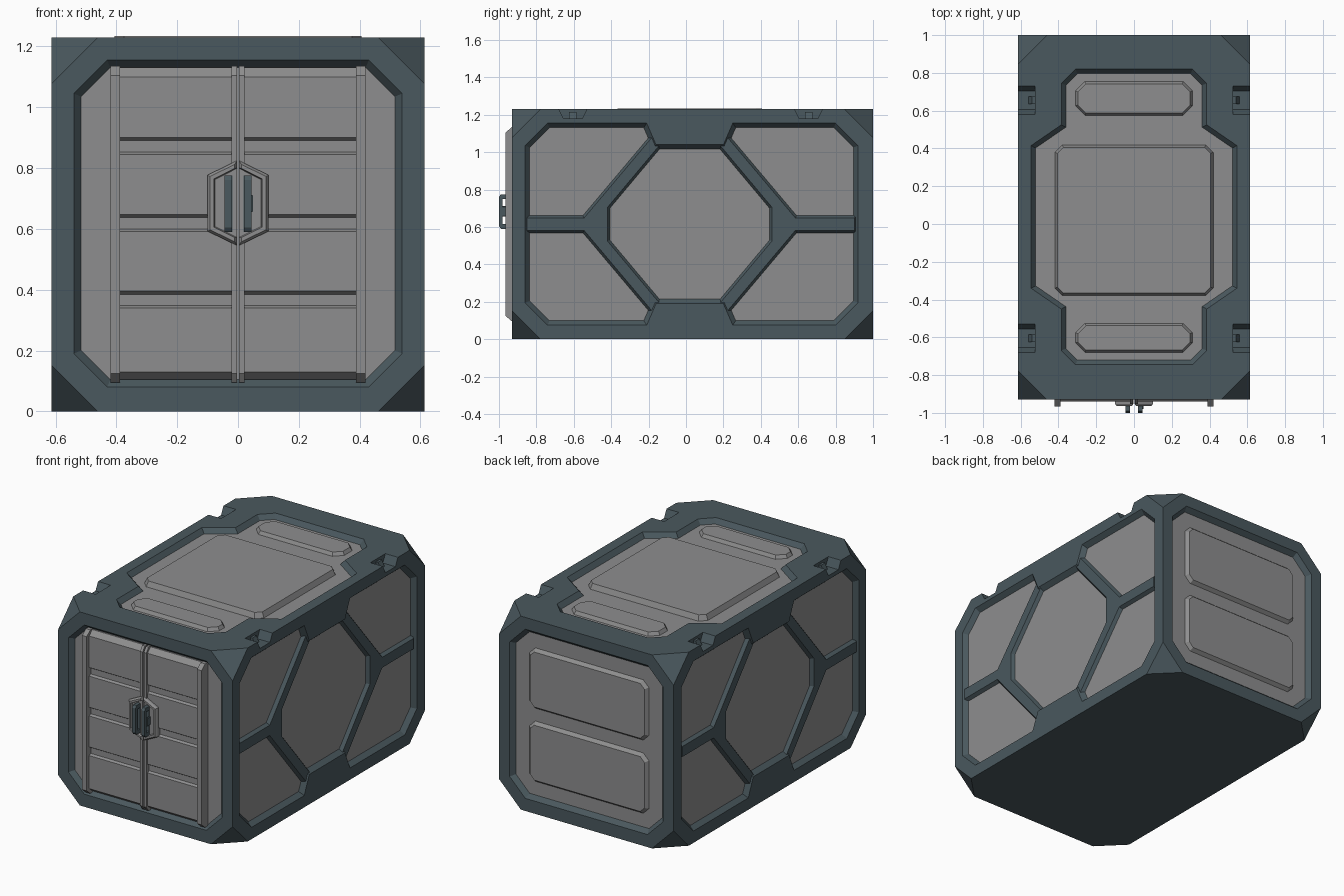
import bpy, bmesh, math
from mathutils import Vector

if "Cube" in bpy.data.objects:
    bpy.data.objects.remove(bpy.data.objects["Cube"])

X, Y0, Y1, Z, C = 0.613, -0.93, 1.0, 1.23, 0.152


def material(name, rgb):
    m = bpy.data.materials.new(name)
    m.diffuse_color = (*rgb, 1)
    m.use_nodes = True
    m.node_tree.nodes["Principled BSDF"].inputs["Base Color"].default_value = m.diffuse_color
    return m


TEAL = material("dark teal frame", (0.068, 0.098, 0.112))
GREY = material("grey panel", (0.27, 0.27, 0.273))

# Face frames: (u, v, height above that face) -> world
front = lambda u, v, h: (u, Y0 - h, v)
back = lambda u, v, h: (u, Y1 + h, v)
right = lambda u, v, h: (X + h, u, v)
left = lambda u, v, h: (-X - h, u, v)
top = lambda u, v, h: (u, v, Z + h)
along_x = lambda u, v, h: (h, Y0 - u, v)   # door profile (out, z) swept in x


def inset(poly, d):
    """Offset a polygon inwards by d."""
    pts = [Vector(p) for p in poly]
    n = len(pts)
    area = sum(pts[i - 1].x * pts[i].y - pts[i].x * pts[i - 1].y for i in range(n))
    s = 1 if area > 0 else -1
    out = []
    for i, p in enumerate(pts):
        a = (p - pts[i - 1]).normalized()
        b = (pts[(i + 1) % n] - p).normalized()
        na, nb = Vector((-a.y, a.x)) * s, Vector((-b.y, b.x)) * s
        out.append(p + (na + nb) * (d / (1 + na.dot(nb))))
    return out


def finish(name, bm, mat):
    bmesh.ops.recalc_face_normals(bm, faces=bm.faces[:])
    me = bpy.data.meshes.new(name)
    bm.to_mesh(me)
    bm.free()
    me.materials.append(mat)
    ob = bpy.data.objects.new(name, me)
    bpy.context.collection.objects.link(ob)
    return ob


def prism(name, poly, frame, levels, mat=GREY):
    """Stack of inset copies of poly; levels = (inset, height) pairs."""
    bm = bmesh.new()
    rings = [[bm.verts.new(frame(p[0], p[1], h)) for p in inset(poly, d)] for d, h in levels]
    n = len(poly)
    for a, b in zip(rings, rings[1:]):
        for i in range(n):
            bm.faces.new((a[i - 1], a[i], b[i], b[i - 1]))
    bm.faces.new(rings[0])
    bm.faces.new(rings[-1])
    return finish(name, bm, mat)


def octagon(u0, u1, v0, v1, c):
    return [(u0 + c, v0), (u1 - c, v0), (u1, v0 + c), (u1, v1 - c),
            (u1 - c, v1), (u0 + c, v1), (u0, v1 - c), (u0, v0 + c)]


def cut(ob, cutters):
    """Subtract cutters, bake the result and remove them."""
    for c in cutters:
        m = ob.modifiers.new("cut", 'BOOLEAN')
        m.operation, m.solver, m.object = 'DIFFERENCE', 'EXACT', c
    bpy.context.view_layer.update()
    dg = bpy.context.evaluated_depsgraph_get()
    me = bpy.data.meshes.new_from_object(ob.evaluated_get(dg))
    ob.modifiers.clear()
    ob.data = me
    for c in cutters:
        bpy.data.objects.remove(c)


# Body: box with its eight corners cut off
bm = bmesh.new()
for x, sx in ((-X, 1), (X, -1)):
    for y, sy in ((Y0, 1), (Y1, -1)):
        for z, sz in ((0, 1), (Z, -1)):
            for d in ((C * sx, 0, 0), (0, C * sy, 0), (0, 0, C * sz)):
                bm.verts.new(Vector((x, y, z)) + Vector(d))
bmesh.ops.convex_hull(bm, input=bm.verts[:])
bmesh.ops.dissolve_limit(bm, angle_limit=0.01, verts=bm.verts[:], edges=bm.edges[:])
body = finish("container_frame", bm, TEAL)

# Recess outlines
end_poly = octagon(-0.54, 0.54, 0.08, 1.155, 0.11)
YC, ZC = 0.02, 0.615
up = [(0.92, 1.035), (0.80, 1.155), (0.25, 1.155), (0.20, 1.04),
      (-0.16, 1.04), (-0.21, 1.155), (-0.74, 1.155), (-0.86, 1.035)]
side_poly = up + [(y, 2 * ZC - z) for y, z in reversed(up)]
half = [(0.31, 0.82), (0.385, 0.745), (0.385, 0.525), (0.545, 0.415)]
half += [(x, 0.075 - y) for x, y in reversed(half)]
top_poly = half + [(-x, y) for x, y in reversed(half)]

# Sloped recesses with grey floors, and lifting notches in the top edges
cutters = []
for name, poly, frame in (("front", end_poly, front), ("back", end_poly, back),
                          ("right", side_poly, right), ("left", side_poly, left),
                          ("top", top_poly, top)):
    cutters.append(prism("cutter", poly, frame, [(0.025, -0.03), (0, 0), (0, 0.05)]))
    prism(name + "_recess_panel", poly, frame, [(0.024, -0.034), (0.024, -0.029)])
for s, side in ((1, "right"), (-1, "left")):
    for y in (-0.605, 0.655):
        notch = [(y - 0.085, Z + 0.02), (y - 0.05, Z - 0.05), (y + 0.05, Z - 0.05), (y + 0.085, Z + 0.02)]
        cutters.append(prism("cutter", notch, lambda u, v, h, s=s: (s * h, u, v), [(0, 0.525), (0, 0.66)]))
        lug = [(0.52, Z - 0.055), (0.56, Z - 0.055), (0.54, Z - 0.015), (0.52, Z - 0.015)]
        prism(side + "_notch_lug", lug, lambda u, v, h, s=s: (s * u, h, v),
              [(0, y - 0.02), (0, y + 0.02)], TEAL)
cut(body, cutters)

# Y-shaped braces on both sides
arm = [(-0.85, 0.648), (-0.545, 0.648), (-0.185, 1.075), (-0.135, 1.045), (-0.42, 0.705)]
brace = arm + [(y, 2 * ZC - z) for y, z in reversed(arm)]
for name, frame in (("right", right), ("left", left)):
    for end, s in (("front", 1), ("back", -1)):
        poly = [(y if s > 0 else 2 * YC - y + (0.01 if y < -0.8 else 0), z) for y, z in brace]
        prism(f"{name}_{end}_brace", poly, frame, [(-0.015, -0.032), (0, -0.008)], TEAL)

# Raised plates on the roof and back wall
prism("roof_main_plate", octagon(-0.42, 0.42, -0.38, 0.42, 0.04), top, [(0, -0.03), (0.015, 0.004)])
for y0, y1 in ((0.575, 0.755), (-0.68, -0.525)):
    prism("roof_end_plate", octagon(-0.31, 0.31, y0, y1, 0.05), top, [(0, -0.03), (0.013, -0.008)])
for z0 in (0.19, 0.655):
    prism("back_plate", octagon(-0.42, 0.42, z0, z0 + 0.385, 0.04), back, [(0, -0.03), (0.018, -0.008)])

# Double doors: grooved profile swept sideways, with rails and centre posts
profile = [(-0.035, 0.105), (-0.02, 0.105), (0.01, 0.13)]
for z in (0.34, 0.592, 0.845):
    profile += [(0.01, z), (-0.006, z + 0.008), (-0.006, z + 0.045), (0.01, z + 0.055)]
profile += [(0.01, 1.10), (-0.02, 1.13), (-0.035, 1.13)]
rail = [(-0.035, 0.095), (0.0, 0.095), (0.035, 0.125), (0.035, 1.105), (0.0, 1.135), (-0.035, 1.135)]
post = [(min(u, 0.022), z) for u, z in rail]
for s, side in ((1, "right"), (-1, "left")):
    sweep = lambda u, v, h, s=s: along_x(u, v, s * h)
    prism(side + "_door", profile, sweep, [(0, 0.015), (0, 0.395)])
    prism(side + "_door_rail", rail, sweep, [(0, 0.388), (0, 0.42)])
    prism(side + "_door_post", post, sweep, [(0, 0.004), (0, 0.022)])

    # Half-hexagon handle plate with a sunken middle
    outline = [(0.003, 0.545), (0.10, 0.592), (0.10, 0.777), (0.003, 0.825)]
    pocket = [(-0.02, 0.555), (0.003, 0.563), (0.084, 0.603), (0.084, 0.767), (0.003, 0.808), (-0.02, 0.815)]
    fs = lambda u, v, h, s=s: front(s * u, v, h)
    plate = prism(side + "_handle_plate", outline, fs, [(0, -0.02), (0, 0.022), (0.008, 0.034)])
    cut(plate, [prism("cutter", pocket, fs, [(0.008, 0.02), (0, 0.05)])])

    # Upright handle with a grip and two feet
    grip = [(0.015, 0.59), (0.015, 0.615), (0.052, 0.615), (0.052, 0.75), (0.015, 0.75),
            (0.015, 0.775), (0.06, 0.775), (0.07, 0.76), (0.07, 0.605), (0.06, 0.59)]
    prism(side + "_handle", grip, sweep, [(0, 0.02), (0, 0.044)], TEAL)
    prism(side + "_handle_back", [(0.018, 0.59), (0.044, 0.59), (0.044, 0.775), (0.018, 0.775)],
          fs, [(0, 0.015), (0, 0.026)], TEAL)

# Small latch beside the right handle
prism("latch", octagon(0.04, 0.05, 0.655, 0.712, 0.004), front, [(0, 0.015), (0, 0.05)], TEAL)
